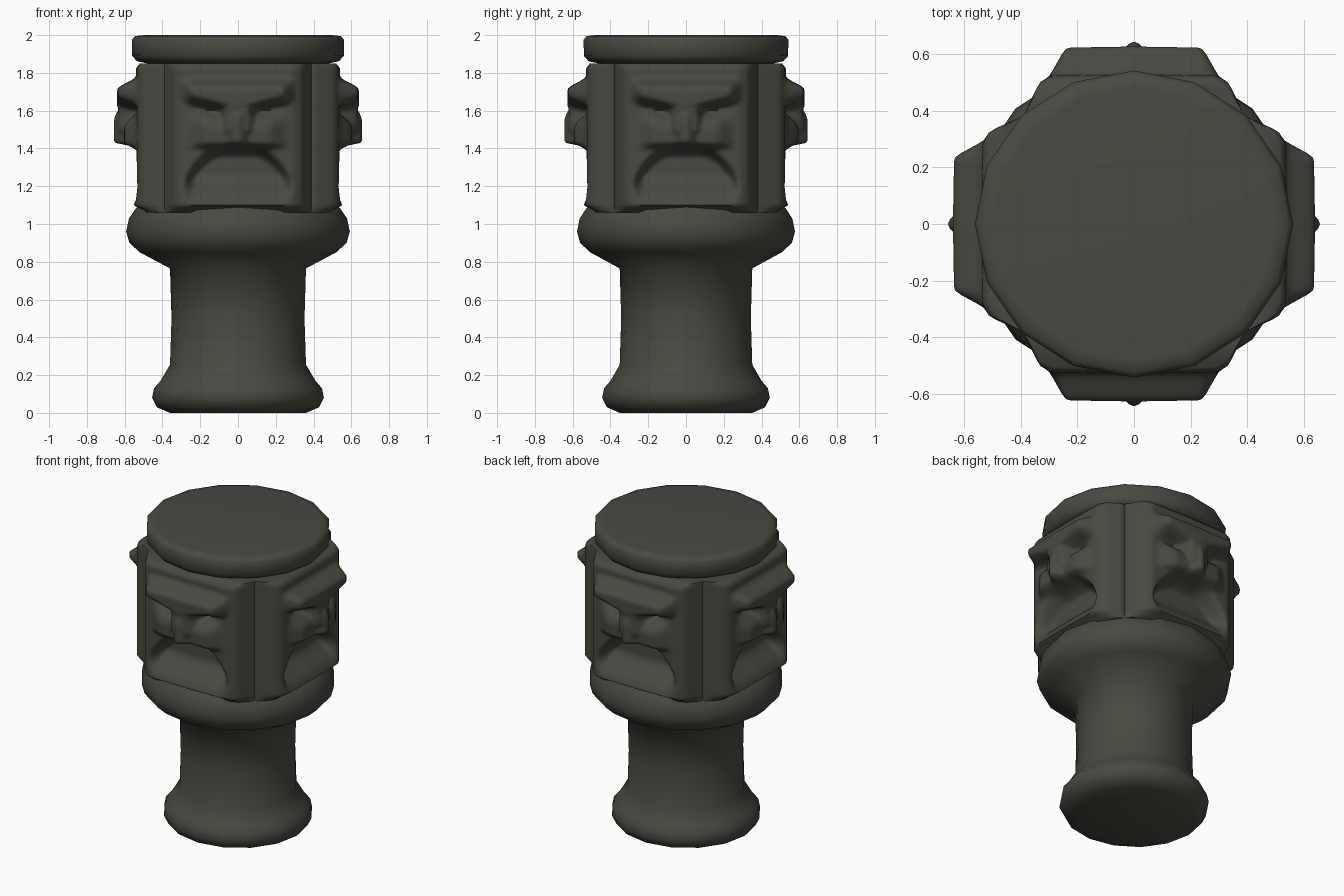
import bpy, bmesh, math

if "Cube" in bpy.data.objects:
    bpy.data.objects.remove(bpy.data.objects["Cube"])

stone = bpy.data.materials.new("dark olive stone")
stone.diffuse_color = (0.067, 0.067, 0.054, 1)
stone.use_nodes = True
stone.node_tree.nodes["Principled BSDF"].inputs["Base Color"].default_value = stone.diffuse_color


def finish(name, bm, angle):
    bmesh.ops.recalc_face_normals(bm, faces=bm.faces)
    me = bpy.data.meshes.new(name)
    bm.to_mesh(me)
    bm.free()
    me.materials.append(stone)
    ob = bpy.data.objects.new(name, me)
    bpy.context.collection.objects.link(ob)
    bpy.ops.object.select_all(action='DESELECT')
    ob.select_set(True)
    bpy.context.view_layer.objects.active = ob
    bpy.ops.object.shade_smooth_by_angle(angle=math.radians(angle))
    return ob


def lathe(name, profile, sides=16, sy=0.975):
    bm = bmesh.new()
    rings = []
    for r, z in profile:
        rings.append([bm.verts.new((r * math.cos(2 * math.pi * i / sides),
                                    r * sy * math.sin(2 * math.pi * i / sides), z))
                      for i in range(sides)])
    for lo, hi in zip(rings, rings[1:]):
        for i in range(sides):
            j = (i + 1) % sides
            bm.faces.new((lo[i], lo[j], hi[j], hi[i]))
    bm.faces.new(rings[0][::-1])
    bm.faces.new(rings[-1])
    return finish(name, bm, 75)


def step(a, b, x):
    t = min(1, max(0, (x - a) / (b - a)))
    return t * t * (3 - 2 * t)


def lerp(points, x):
    for (x0, y0), (x1, y1) in zip(points, points[1:]):
        if x <= x1:
            return y0 + (y1 - y0) * (x - x0) / (x1 - x0)
    return points[-1][1]


def depth(u, z):
    a = abs(u)
    # rounded panel
    d = lerp([(0, .54), (.29, .535), (.335, .51), (.37, .435), (.385, .40), (.39, .39)], a)
    inner = step(.39, .33, a)
    d -= inner * .025 * step(1.82, 1.86, z)
    # lower lip, rounded off underneath
    d += .012 * step(.33, .24, a) * step(1.08, 1.10, z) * step(1.24, 1.14, z)
    d -= .05 * inner * step(1.10, 1.06, z)
    # slanted brow, rounded at the outer ends
    zb = 1.60 + .26 * a
    brow = step(.31, .23, a) * step(zb - .05, zb + .025, z) * step(1.785, 1.71, z)
    # cheek block and nose
    cheek = step(.28, .15, a) * step(1.385, 1.435, z) * step(1.63, 1.50, z)
    nose = step(.12, .0, a) * step(1.40, 1.435, z) * step(1.76, 1.54, z)
    bridge = step(.12, .05, a) * step(1.42, 1.50, z) * step(1.76, 1.70, z)
    d += max(.10 * brow, .065 * cheek, .117 * nose, .095 * bridge)
    # eye sockets
    d -= .035 * math.exp(-((a - .145) / .065) ** 2 - ((z - 1.60 - .2 * (a - .15)) / .03) ** 2)
    # frowning mouth under the moustache
    zm = 1.43 - 4 * max(0, a - .07) ** 2
    d -= .105 * step(.30, .225, a) * step(zm, zm - .08, z) * step(1.09, 1.27, z)
    return d


# pedestal with flared foot and collar
lathe("pedestal", [(.36, 0), (.43, .03), (.455, .08), (.445, .13), (.41, .17),
                   (.36, .255), (.352, .5), (.36, .765), (.52, .85), (.575, .90),
                   (.592, .96), (.577, 1.03), (.55, 1.07), (.52, 1.11), (.45, 1.13)])

# cap slab
lathe("cap", [(.48, 1.85), (.535, 1.862), (.56, 1.89), (.562, 1.975), (.545, 1.995), (.50, 2.0)],
      sy=.965)

# four carved faces around the head
NU, NZ = 52, 60
for k, side in enumerate(("front", "right", "back", "left")):
    bm = bmesh.new()
    c, s = math.cos(k * math.pi / 2), math.sin(k * math.pi / 2)
    grid = []
    for j in range(NZ + 1):
        z = 1.06 + .79 * j / NZ
        row = []
        for i in range(NU + 1):
            u = -.39 + .78 * i / NU
            y = -depth(u, z)
            row.append(bm.verts.new((u * c - y * s, (u * s + y * c) * .98, z)))
        grid.append(row)
    for j in range(NZ):
        for i in range(NU):
            bm.faces.new((grid[j][i], grid[j][i + 1], grid[j + 1][i + 1], grid[j + 1][i]))
    # close top, bottom and sides back to the head axis so every part is solid
    tops = [bm.verts.new((0, 0, zz)) for zz in (1.06, 1.85)]
    for row, v in zip((grid[0], grid[-1]), tops):
        bm.faces.new([v] + row)
    for i in (0, -1):
        bm.faces.new(tops + [r[i] for r in reversed(grid)])
    finish(side + "_carved_face", bm, 70)
